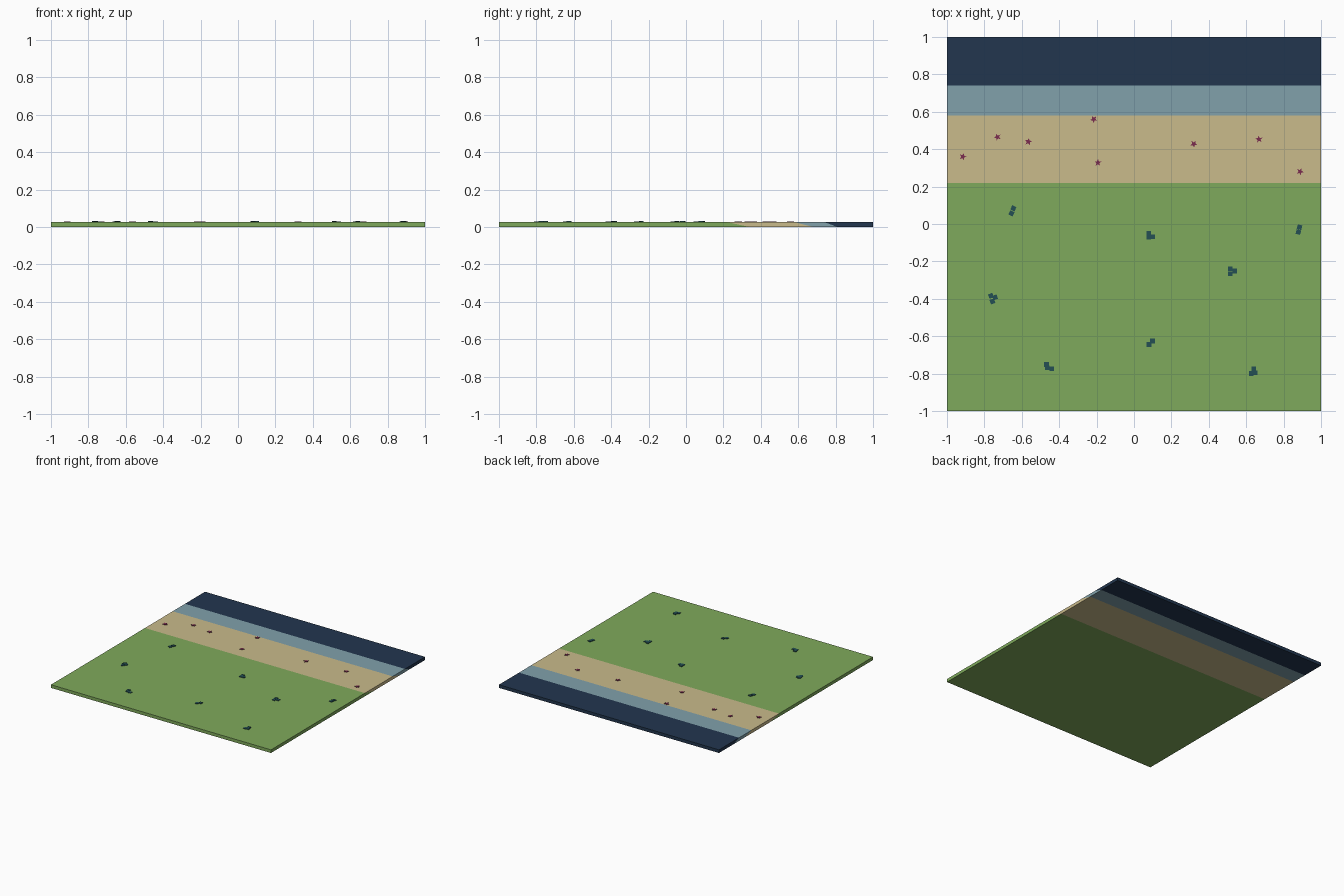
import bpy, bmesh, math

if "Cube" in bpy.data.objects:
    bpy.data.objects.remove(bpy.data.objects["Cube"])

TOP = 0.026      # surface of the slab
DECOR = 0.031    # top of the small details


def material(name, rgb):
    m = bpy.data.materials.new(name)
    m.diffuse_color = (*[(c / 255) ** 2.2 for c in rgb], 1)
    m.use_nodes = True
    m.node_tree.nodes["Principled BSDF"].inputs["Base Color"].default_value = m.diffuse_color
    return m


def finish(name, bm, mat):
    bmesh.ops.recalc_face_normals(bm, faces=bm.faces)
    mesh = bpy.data.meshes.new(name)
    bm.to_mesh(mesh)
    bm.free()
    mesh.materials.append(mat)
    obj = bpy.data.objects.new(name, mesh)
    bpy.context.collection.objects.link(obj)


def prism(bm, points, offset):
    # closed outline swept along an offset
    base = bm.faces.new([bm.verts.new(p) for p in points])
    out = bmesh.ops.extrude_face_region(bm, geom=[base], use_keep_orig=True)
    verts = [g for g in out["geom"] if isinstance(g, bmesh.types.BMVert)]
    bmesh.ops.translate(bm, verts=verts, vec=offset)


# Ground bands with slanted joints: name, colour, (top, bottom) y of both ends
bands = [
    ("grass", (126, 168, 92), (-1, -1), (0.22, 0.34)),
    ("sand", (200, 185, 138), (0.22, 0.34), (0.58, 0.68)),
    ("shallow_water", (128, 160, 170), (0.58, 0.68), (0.74, 0.81)),
    ("deep_water", (39, 57, 80), (0.74, 0.81), (1, 1)),
]
for name, rgb, (t0, b0), (t1, b1) in bands:
    bm = bmesh.new()
    prism(bm, [(-1, b0, 0), (-1, b1, 0), (-1, t1, TOP), (-1, t0, TOP)], (2, 0, 0))
    finish(name, bm, material(name, rgb))

# Starfish on the sand
star_mat = material("starfish", (122, 48, 80))
stars = [(-0.915, 0.36), (-0.73, 0.465), (-0.565, 0.44), (-0.215, 0.56),
         (-0.193, 0.328), (0.32, 0.428), (0.668, 0.453), (0.888, 0.28)]
for n, (x, y) in enumerate(stars):
    bm = bmesh.new()
    pts = []
    for i in range(10):
        r = 0.009 if i % 2 else 0.02
        a = math.pi * i / 5 + n * 0.7
        pts.append((x + r * math.cos(a), y + r * math.sin(a), TOP - 0.002))
    prism(bm, pts, (0, 0, DECOR - TOP + 0.001))
    finish(f"starfish_{n + 1}", bm, star_mat)

# Plant tufts on the grass: centre, turn in degrees, square tile offsets
tuft_mat = material("tuft", (40, 80, 84))
H = 0.0125
tufts = [
    (-0.65, 0.07, -25, [(0.005, 0.014), (-0.005, -0.013)]),
    (0.09, -0.062, 0, [(-0.012, 0.012), (-0.012, -0.009), (0.01, -0.006)]),
    (0.882, -0.03, -15, [(0.003, 0.013), (-0.003, -0.013)]),
    (0.525, -0.255, 0, [(-0.01, 0.016), (-0.01, -0.011), (0.014, 0.004)]),
    (-0.757, -0.398, 20, [(-0.008, 0.014), (0.014, 0.006), (0.0, -0.016)]),
    (0.09, -0.635, 0, [(0.009, 0.009), (-0.01, -0.009)]),
    (-0.457, -0.765, 0, [(-0.011, 0.014), (-0.006, -0.004), (0.017, -0.009)]),
    (0.639, -0.788, 0, [(0.002, 0.013), (0.008, -0.007), (-0.012, -0.011)]),
]
for n, (x, y, turn, tiles) in enumerate(tufts):
    bm = bmesh.new()
    c, s = math.cos(math.radians(turn)), math.sin(math.radians(turn))
    for i, (dx, dy) in enumerate(tiles):
        corners = [(u * H, v * H) for u, v in ((-1, -1), (1, -1), (1, 1), (-1, 1))]
        prism(bm, [(x + dx + c * u - s * v, y + dy + s * u + c * v, TOP - 0.002)
                   for u, v in corners], (0, 0, DECOR - TOP + 0.002 - i * 0.0006))
    finish(f"tuft_{n + 1}", bm, tuft_mat)
